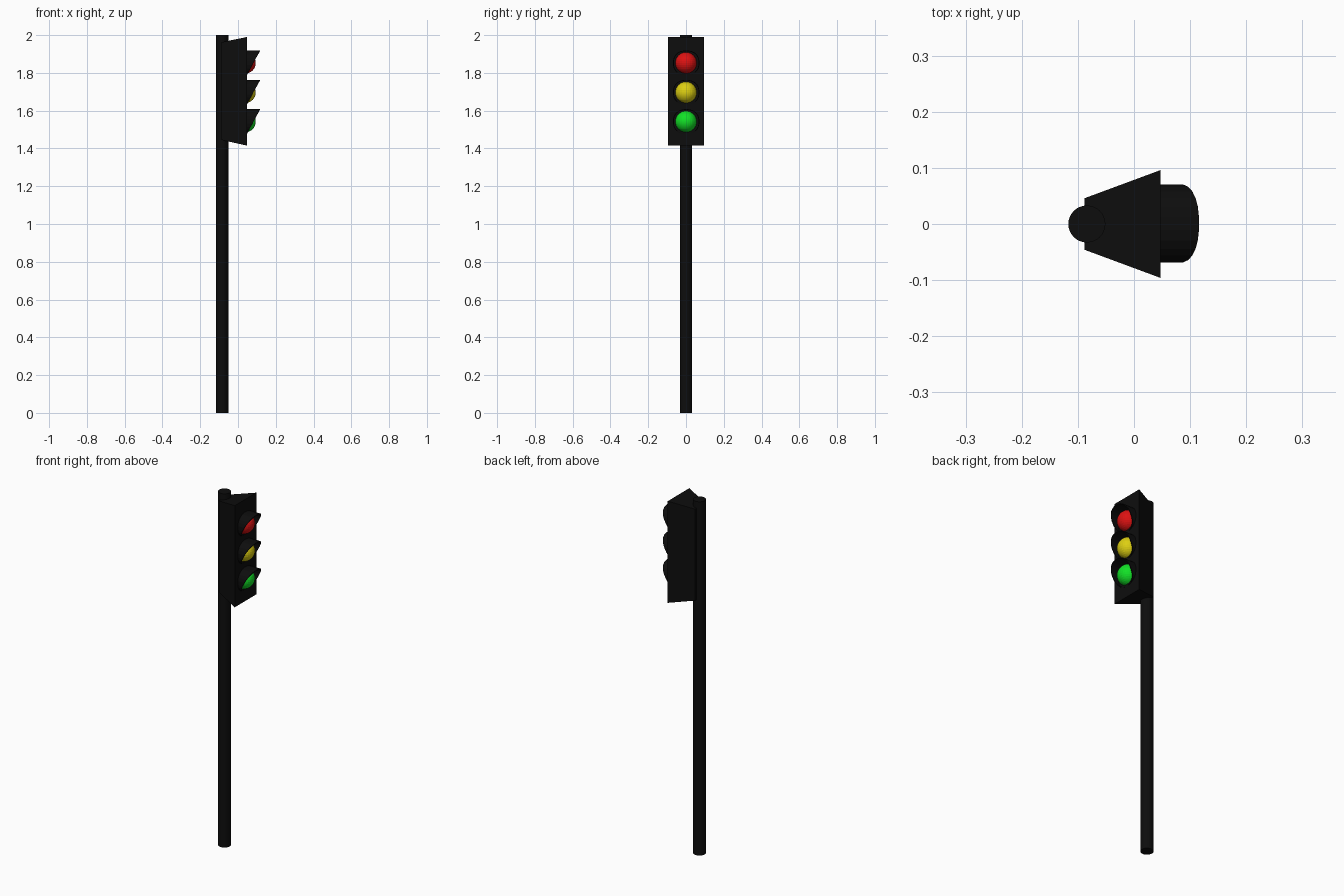
import bpy, bmesh, math
from mathutils import Matrix

if "Cube" in bpy.data.objects:
    bpy.data.objects.remove(bpy.data.objects["Cube"])


def material(name, rgb):
    m = bpy.data.materials.new(name)
    m.diffuse_color = (*rgb, 1)
    m.use_nodes = True
    m.node_tree.nodes["Principled BSDF"].inputs["Base Color"].default_value = m.diffuse_color
    return m


BLACK = material("black paint", (0.004, 0.004, 0.004))
RED = material("red lens", (0.72, 0.006, 0.006))
YELLOW = material("yellow lens", (0.72, 0.62, 0.006))
GREEN = material("green lens", (0.006, 0.75, 0.02))


def finish(bm, name, mat):
    bmesh.ops.recalc_face_normals(bm, faces=bm.faces)
    mesh = bpy.data.meshes.new(name)
    bm.to_mesh(mesh)
    bm.free()
    mesh.materials.append(mat)
    ob = bpy.data.objects.new(name, mesh)
    bpy.context.collection.objects.link(ob)
    return ob


WALL = 0.047  # x of the housing face

# Pole
bm = bmesh.new()
bmesh.ops.create_cone(bm, cap_ends=True, segments=32, radius1=0.033, radius2=0.033,
                      depth=2, matrix=Matrix.Translation((-0.084, 0, 1)))
finish(bm, "pole", BLACK)

# Housing: box tapering towards the pole
bm = bmesh.new()
bmesh.ops.create_cube(bm, size=1)
for v in bm.verts:
    front = v.co.x > 0
    v.co.x = WALL if front else -0.088
    v.co.y *= 0.192 if front else 0.092
    if v.co.z > 0:
        v.co.z = 1.99 if front else 1.962
    else:
        v.co.z = 1.415 if front else 1.445
finish(bm, "housing", BLACK)


def lens(name, z, mat):
    # Half-sunk ball
    bm = bmesh.new()
    bmesh.ops.create_uvsphere(bm, u_segments=32, v_segments=16, radius=0.057,
                              matrix=Matrix.Translation((0.037, 0, z)))
    finish(bm, name, mat)


def visor(name, z, n=24):
    # Slightly squared tube, cut obliquely from its top tip down to the wall
    def ring(inset, cut):
        verts = []
        for i in range(n):
            a = 2 * math.pi * (i + 0.5) / n
            s, c = (math.copysign(abs(t) ** 0.87, t) for t in (math.sin(a), math.cos(a)))
            x = WALL - 0.002
            if cut:
                x = WALL + 0.069 * (1 + c) / 2
            verts.append(bm.verts.new((x, (0.07 - inset) * s + 0.001,
                                       z + (0.066 - inset) * c)))
        return verts

    bm = bmesh.new()
    rings = [ring(0, False), ring(0, True), ring(0.004, True), ring(0.004, False)]
    for k in range(4):
        a, b = rings[k], rings[(k + 1) % 4]
        for i in range(n):
            j = (i + 1) % n
            bm.faces.new((a[i], a[j], b[j], b[i]))
    finish(bm, name, BLACK)


# Three signals, top to bottom
for colour, z, mat in (("red", 1.853, RED), ("yellow", 1.697, YELLOW), ("green", 1.542, GREEN)):
    lens(colour + "_lens", z, mat)
    visor(colour + "_visor", z)
